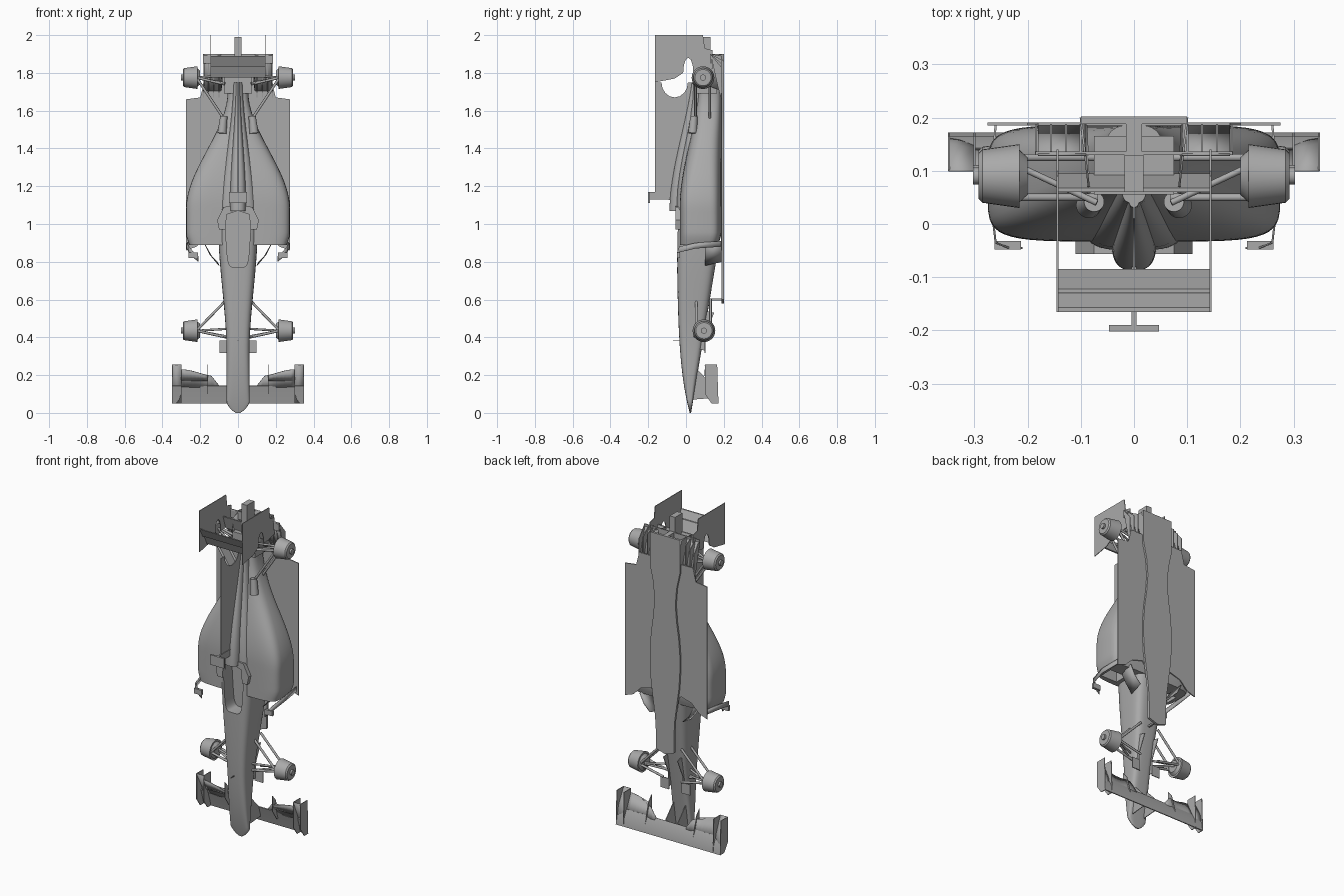
import bpy, bmesh, math
from mathutils import Vector

default_cube = bpy.data.objects.get("Cube")
if default_cube:
    bpy.data.objects.remove(default_cube, do_unlink=True)

shade = (.4, .4, .4, 1)
grey = bpy.data.materials.new("plain grey")
grey.use_nodes = True
grey.diffuse_color = shade
grey.node_tree.nodes["Principled BSDF"].inputs["Base Color"].default_value = shade


def select_only(ob):
    bpy.ops.object.select_all(action='DESELECT')
    ob.select_set(True)
    bpy.context.view_layer.objects.active = ob


def smooth(ob):
    select_only(ob)
    bpy.ops.object.shade_smooth_by_angle(angle=math.radians(35))


def finish(name, bm, mirror=False, thickness=0):
    bmesh.ops.recalc_face_normals(bm, faces=bm.faces)
    mesh = bpy.data.meshes.new(name)
    bm.to_mesh(mesh)
    bm.free()
    mesh.materials.append(grey)
    ob = bpy.data.objects.new(name, mesh)
    bpy.context.collection.objects.link(ob)
    if thickness:
        solid = ob.modifiers.new("thickness", 'SOLIDIFY')
        solid.thickness, solid.offset = thickness, 0
    if mirror:
        ob.modifiers.new("mirror", 'MIRROR')
    smooth(ob)
    return ob


def ease(value, start, end):
    t = min(max((value - start) / (end - start), 0), 1)
    return t * t * (3 - 2 * t)


def oval(half_width, half_height, power, count=48):
    """Rounded rectangle outline about the origin."""
    points = []
    for i in range(count):
        angle = math.tau * i / count
        c, s = math.cos(angle), math.sin(angle)
        points.append((math.copysign(abs(c) ** (2 / power), c) * half_width,
                       math.copysign(abs(s) ** (2 / power), s) * half_height))
    return points


def bridge(bm, first, second, closed=True):
    for i in range(len(first) if closed else len(first) - 1):
        j = (i + 1) % len(first)
        bm.faces.new((first[i], first[j], second[j], second[i]))


def loft(name, start, end, width, top, bottom, power, steps=40, bias=1):
    """Rounded body along z, sized by rules for width, top, bottom and squareness."""
    bm = bmesh.new()
    rings = []
    for step in range(steps + 1):
        z = start + (end - start) * (step / steps) ** bias
        middle, half = (top(z) + bottom(z)) / 2, (bottom(z) - top(z)) / 2
        rings.append([bm.verts.new((x, middle + y, z)) for x, y in oval(width(z), half, power(z))])
    for first, second in zip(rings, rings[1:]):
        bridge(bm, first, second)
    bm.faces.new(rings[0])
    bm.faces.new(rings[-1])
    return finish(name, bm)


def prism(name, outline, axis, low, high, mirror=False):
    """Outline in the two other axes, extruded along the given axis."""
    index = "xyz".index(axis)
    bm = bmesh.new()
    ends = []
    for depth in (low, high):
        ends.append([bm.verts.new((*p[:index], depth, *p[index:])) for p in outline])
        bm.faces.new(ends[-1])
    bridge(bm, *ends)
    return finish(name, bm, mirror)


def plate(name, outline, x, mirror=True):
    return prism(name, outline, 'x', x - .002, x + .002, mirror)


def box(name, centre, size, mirror=False):
    bm = bmesh.new()
    bmesh.ops.create_cube(bm, size=1)
    for v in bm.verts:
        v.co = v.co * Vector(size) + Vector(centre)
    return finish(name, bm, mirror)


def sheet(name, first_edge, second_edge):
    """Thin mirrored skin between two edges."""
    bm = bmesh.new()
    edges = [[bm.verts.new(p) for p in edge] for edge in (first_edge, second_edge)]
    bridge(bm, *edges, closed=False)
    return finish(name, bm, True, .004)


def rod(name, start, end, radius, end_radius=None, sides=32):
    start, end = Vector(start), Vector(end)
    axis = end - start
    bm = bmesh.new()
    bmesh.ops.create_cone(bm, cap_ends=True, segments=sides, radius1=radius,
                          radius2=end_radius or radius, depth=axis.length)
    turn = axis.to_track_quat('Z', 'Y')
    for v in bm.verts:
        v.co = turn @ v.co + (start + end) / 2
    return finish(name, bm, True)


def cut(targets, cutter):
    for ob in targets:
        boolean = ob.modifiers.new("cut", 'BOOLEAN')
        boolean.operation, boolean.object, boolean.solver = 'DIFFERENCE', cutter, 'EXACT'
        select_only(ob)
        bpy.ops.object.modifier_apply(modifier=boolean.name)
        smooth(ob)
    bpy.data.objects.remove(cutter)


floor_y, wing_x, wing_y, tail_z = .188, .144, -.165, 1.75

# Nose and tub, side bodies and engine cover
chassis = loft(
    "chassis", 0, tail_z,
    lambda z: (.06 + .045 * ease(z, .3, 1) - .08 * ease(z, 1, tail_z)) * max(min(z / .05, 1), .04) ** .5,
    lambda z: .02 - .07 * (1 - math.exp(-4 * z)) + .09 * ease(z, 1.1, tail_z),
    lambda z: min(.027 + .165 * z, floor_y - .003), lambda z: 4, bias=2)
sidepods = loft(
    "sidepods", .89, tail_z,
    lambda z: .255 + .02 * ease(z, .87, .95) - .22 * ease(z, 1.08, 1.7),
    lambda z: -.033 + .1 * ease(z, 1.1, tail_z),
    lambda z: floor_y - .02 + .018 * ease(z, .87, .95),
    lambda z: 5.5 - 2.5 * ease(z, 1, 1.5))
airbox = loft(
    "airbox", 1.07, tail_z,
    lambda z: .042 - .03 * ease(z, 1.1, tail_z),
    lambda z: -.088 + .13 * ease(z, 1.05, 1.9),
    lambda z: .02 + .08 * ease(z, 1.2, tail_z), lambda z: 2.6)

# Hollow cockpit, intake and side inlets
cockpit = [(x * (1 + z), z + .92) for x, z in oval(.063, .15, 5)]
cut([chassis, sidepods], prism("cockpit_cutter", cockpit, 'y', -.2, .04))
cut([airbox], box("intake_cutter", (0, -.065, 1.05), (.05, .02, .15)))
for side in (-1, 1):
    cut([sidepods], box("inlet_cutter", (side * .18, .04, .9), (.11, .08, .15)))
prism("cockpit_shoulder", [(.066, .97), (.1, .97), (.11, 1.02), (.075, 1.09), (0, 1.1), (0, 1.07), (.06, 1.05)],
      'y', -.056, -.03, True)

# Spine fin with a round notch, and the camera bar
notch = [(-.06 - .07 * math.cos(a * math.pi / 8), tail_z - .08 * math.sin(a * math.pi / 8)) for a in range(9)]
plate("spine_fin", [(0, 1.1), (wing_y, 1.15), (wing_y, tail_z), *notch, (.06, tail_z)], 0, False)
box("camera_post", (0, -.14, 1.15), (.01, .12, .04))
box("camera_bar", (0, -.196, 1.14), (.094, .012, .06))

# Floor, plank and diffuser
prism("floor", [(0, .85), (.1, .95), (.17, .93), (.22, .88), (.275, .86), (.275, 1.66), (.2, 1.67),
                (.18, tail_z), (0, tail_z)], 'y', floor_y - .003, floor_y + .003, True)
plank_z = [.6 + .1 * i for i in range(14)]
plank_edge = [(.06 + .04 * ease(z, .7, 1.1) - .03 * ease(z, 1.2, 1.5) + .03 * ease(z, 1.55, 1.7), z)
              for z in plank_z]
prism("plank", [(0, .58), *plank_edge, (0, 1.9)], 'y', floor_y, floor_y + .014, True)
box("splitter_stay", (0, .145, .6), (.01, .09, .01))
sheet("diffuser_ramp", [(.09, floor_y, 1.7), (.09, .13, 1.9)], [(.18, floor_y, 1.7), (.18, .13, 1.9)])
for i in range(4):
    plate("diffuser_fence", [(floor_y, 1.66), (floor_y, 1.89 - .02 * i), (.13, 1.9), (.17, 1.72)], .1 + .028 * i)
box("diffuser_lip", (0, .133, 1.875), (.37, .006, .05))
sheet("diffuser_wall", [(.085, .07, tail_z), (.085, .07, 1.88)], [(.09, .2, 1.7), (.1, .2, 1.9)])
box("gearbox", (0, .11, tail_z), (.15, .11, .12))
box("crash_structure", (0, .095, 1.9), (.036, .07, .18))
box("crash_structure_root", (0, .14, 1.85), (.03, .11, .1))

# Rear wing
arch = [(.012 + .027 * math.cos(a * math.pi / 6), 1.8 + .08 * math.sin(a * math.pi / 6)) for a in range(7)]
plate("rear_endplate", [(wing_y, 2), (.09, 2), (.1, 1.93), (.14, 1.92), (.14, 1.82), *arch,
                        (-.06, 1.77), (wing_y, tail_z)], wing_x)
for name, nose, tail in (("rear_wing", (-.085, 1.775), (-.13, 1.85)),
                         ("rear_flap", (-.125, 1.835), (wing_y, 1.89)),
                         ("beam_wing", (.095, 1.8), (.06, 1.88))):
    y, z = nose
    prism(name, [nose, (y - .01, z), tail, (tail[0] + .008, tail[1])], 'x', -wing_x, wing_x)

# Wheel hubs and suspension arms
for end, z, y, root, back in (("front", .435, .095, .06, .6), ("rear", 1.775, .09, .07, 1.55)):
    rod(end + "_hub", (.215, y, z), (.285, y, z), .06, .05)
    rod(end + "_hub_rim", (.285, y, z), (.292, y, z), .05, .043)
    rod(end + "_axle", (.29, y, z), (.303, y, z), .016)
    rod(end + "_brake_duct", (.2, y, z), (.216, y, z), .035, .05)
    for height in (-.04, .035):
        for inner_z in (back, z - .035):
            rod(end + "_wishbone", (root, y + height, inner_z), (.22, y + height, z), .007, sides=12)
    for offset in (-.03, .01):
        rod(end + "_pushrod", (root, y - .05, z + offset), (.22, y + .02, z), .006, sides=12)
rod("exhaust", (.085, .035, 1.48), (.075, .042, 1.57), .024, .019)

# Front wing
span, low, high = .348, .05, .255
prism("front_wing", [(.166, low), (.172, low), (.165, .1), (.143, .145), (.138, .143), (.155, .09)],
      'x', -span, span)
sweep = [.1 + .02 * i for i in range(11)]
sheet("front_flap", [(x, .15, .12) for x in sweep],
      [(x, .14 - .04 * ease(x, .1, .25), .14 + .06 * ease(x, .09, .15) + .03 * ease(x, .15, .3)) for x in sweep])
sheet("upper_flap", [(x, .12, .17) for x in sweep[3:]],
      [(x, .1, .19 + .04 * ease(x, .1, .3)) for x in sweep[3:]])
sheet("outer_flap", [(.3, .165, low), (.3, .14, .16), (.3, .1, high)],
      [(span, .17, low), (span, .15, .16), (span, .1, high)])
for x in (.3, span):
    plate("front_endplate", [(.172, low), (.135, low), (.1, .1), (.1, high), (.165, high)], x)
plate("front_strake", [(.165, .1), (.14, .1), (.1, .16), (.1, high), (.13, .22)], .16)
plate("wing_pylon", [(.03, .07), (.035, .2), (.06, .23), (.145, .14), (.16, .08)], .04)

# Vanes under the nose, deflectors and mirrors
plate("nose_vane", [(.06, .34), (.06, .55), (.15, .53), (.1, .42), (.1, .33)], .047)
box("nose_vane_foot", (.07, .1, .35), (.055, .005, .065), True)
box("nose_probe", (0, -.05, .385), (.004, .04, .004))
sheet("deflector", [(.1, .1, .78), (.14, .1, .83), (.17, .1, .88)],
      [(.11, floor_y, .8), (.15, floor_y, .84), (.18, floor_y, .9)])
vane = [(.21, -.045, .8), (.235, -.045, .82), (.26, -.035, .85), (.27, .05, .87), (.26, floor_y, .88)]
sheet("side_vane", vane, [(x, y, z + .03) for x, y, z in vane])
box("mirror", (.237, -.04, .835), (.05, .016, .03), True)
